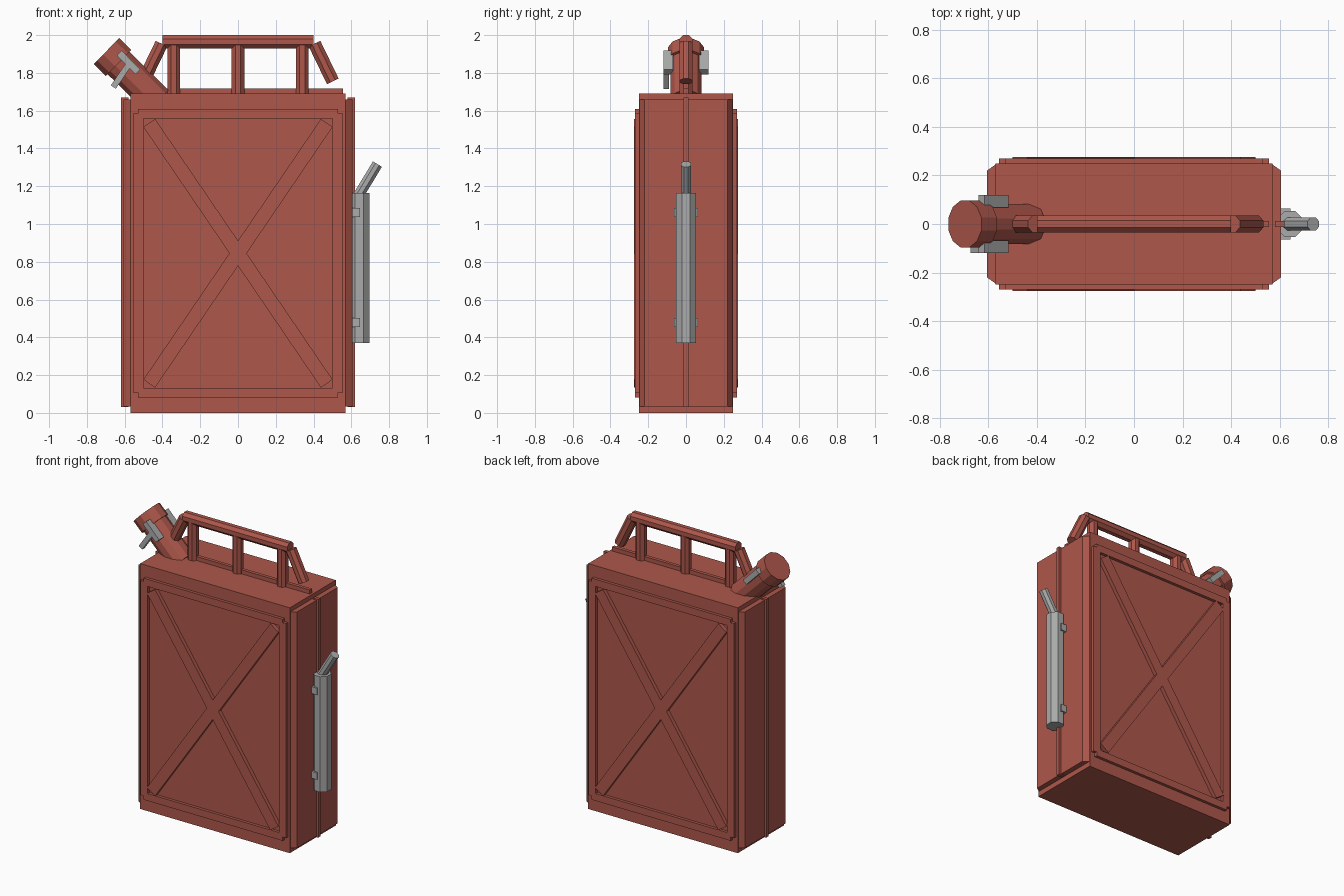
import bpy
import bmesh
import math
from mathutils import Vector

if "Cube" in bpy.data.objects:
    bpy.data.objects.remove(bpy.data.objects["Cube"], do_unlink=True)


def material(name, color):
    mat = bpy.data.materials.new(name)
    mat.use_nodes = True
    mat.diffuse_color = color
    mat.node_tree.nodes["Principled BSDF"].inputs["Base Color"].default_value = color
    return mat


RED = material("faded red paint", (0.42, 0.095, 0.07, 1))
STEEL = material("grey steel", (0.40, 0.41, 0.40, 1))


def finish(name, bm, mat):
    bmesh.ops.recalc_face_normals(bm, faces=bm.faces)
    mesh = bpy.data.meshes.new(name)
    bm.to_mesh(mesh)
    bm.free()
    mesh.materials.append(mat)
    obj = bpy.data.objects.new(name, mesh)
    bpy.context.collection.objects.link(obj)
    return obj


def box(name, low, high, mat):
    low, high = Vector(low), Vector(high)
    bm = bmesh.new()
    bmesh.ops.create_cube(bm, size=1)
    bmesh.ops.scale(bm, vec=high - low, verts=bm.verts)
    bmesh.ops.translate(bm, vec=(low + high) / 2, verts=bm.verts)
    return finish(name, bm, mat)


def prism(name, outline, offset, mat):
    """Extrude a closed outline of 3D points along an offset."""
    bm = bmesh.new()
    face = bm.faces.new([bm.verts.new(p) for p in outline])
    new = bmesh.ops.extrude_face_region(bm, geom=[face])["geom"]
    moved = [v for v in new if isinstance(v, bmesh.types.BMVert)]
    bmesh.ops.translate(bm, vec=offset, verts=moved)
    return finish(name, bm, mat)


def rod(name, start, end, radius, mat, sides=8):
    """Faceted bar between two points, with its flats facing the y axis."""
    start, end = Vector(start), Vector(end)
    axis = (end - start).normalized()
    side = Vector((0, 1, 0))
    across = axis.cross(side)
    angles = [(i + 0.5) * math.tau / sides for i in range(sides)]
    ring = [start + radius * (math.cos(a) * side + math.sin(a) * across) for a in angles]
    return prism(name, ring, end - start, mat)


def slanted_box(name, start, end, width, y0, y1, mat):
    """Flat bar between two (x, z) points."""
    a, b = Vector((start[0], y0, start[1])), Vector((end[0], y0, end[1]))
    half = (b - a).normalized().cross(Vector((0, 1, 0))) * width / 2
    return prism(name, [a - half, a + half, b + half, b - half], (0, y1 - y0, 0), mat)


# Body
box("tank_body", (-0.57, -0.25, 0), (0.57, 0.25, 1.69), RED)

# Bevelled side panels and the raised weld seam
for s, side in ((-1, "right"), (1, "left")):
    profile = [(0.55, -0.245), (0.57, -0.245), (0.605, -0.22),
               (0.605, 0.22), (0.57, 0.245), (0.55, 0.245)]
    prism(side + "_side_panel", [(s * x, y, 0.035) for x, y in profile], (0, 0, 1.625), RED)
    box(side + "_seam", (s * 0.6 - 0.02, -0.012, 0.03), (s * 0.6 + 0.02, 0.012, 1.67), RED)
box("top_seam", (-0.555, -0.012, 1.68), (0.555, 0.012, 1.718), RED)

# Front and back frames with crossed braces
MID = 0.845
for s, side in ((-1, "front"), (1, "back")):
    y0, y1 = sorted((s * 0.24, s * 0.27))
    for t, place in ((-1, "right"), (1, "left")):
        x0, x1 = sorted((t * 0.50, t * 0.555))
        box(f"{side}_frame_{place}", (x0, y0, 0.108), (x1, y1, 1.585), RED)
    for t, place in ((-1, "lower"), (1, "upper")):
        z0, z1 = sorted((MID + t * 0.713, MID + t * 0.763))
        box(f"{side}_frame_{place}", (-0.53, y0, z0), (0.53, y1, z1), RED)
    y0, y1 = sorted((s * 0.24, s * 0.276))
    for t in (-1, 1):
        slanted_box(f"{side}_brace", (-0.47, MID - t * 0.69), (0.47, MID + t * 0.69),
                    0.075, y0, y1, RED)

# Carrying handle
rod("handle_rail", (-0.40, 0, 1.965), (0.40, 0, 1.965), 0.038, RED)
for x in (-0.34, 0, 0.34):
    rod("handle_post", (x, 0, 1.67), (x, 0, 1.95), 0.036, RED)
for s in (-1, 1):
    rod("handle_end", (s * 0.405, 0, 1.955), (s * 0.502, 0, 1.755), 0.037, RED)

# Angled filler neck and cap
TOP = Vector((-0.696, 0, 1.916))
DOWN = Vector((0.71, 0, -0.704))
rod("filler_neck", TOP + DOWN * 0.07, TOP + DOWN * 0.38, 0.086, RED, 12)
rod("filler_cap", TOP, TOP + DOWN * 0.09, 0.1, RED, 12)

# Cap clamp plates and locking lever
for y0, y1 in ((-0.12, -0.068), (0.068, 0.12)):
    slanted_box("cap_clamp", (-0.628, 1.905), (-0.53, 1.805), 0.036, y0, y1, STEEL)
slanted_box("clamp_lever", (-0.575, 1.85), (-0.66, 1.725), 0.032, -0.12, -0.09, STEEL)

# Pouring pipe stowed on the left side
rod("pouring_pipe", (0.642, 0, 0.37), (0.642, 0, 1.165), 0.058, STEEL)
rod("pipe_nozzle", (0.637, 0, 1.15), (0.738, 0, 1.317), 0.03, STEEL)
for z in (0.455, 1.038):
    box("pipe_bracket", (0.595, -0.064, z), (0.645, 0.064, z + 0.047), STEEL)
